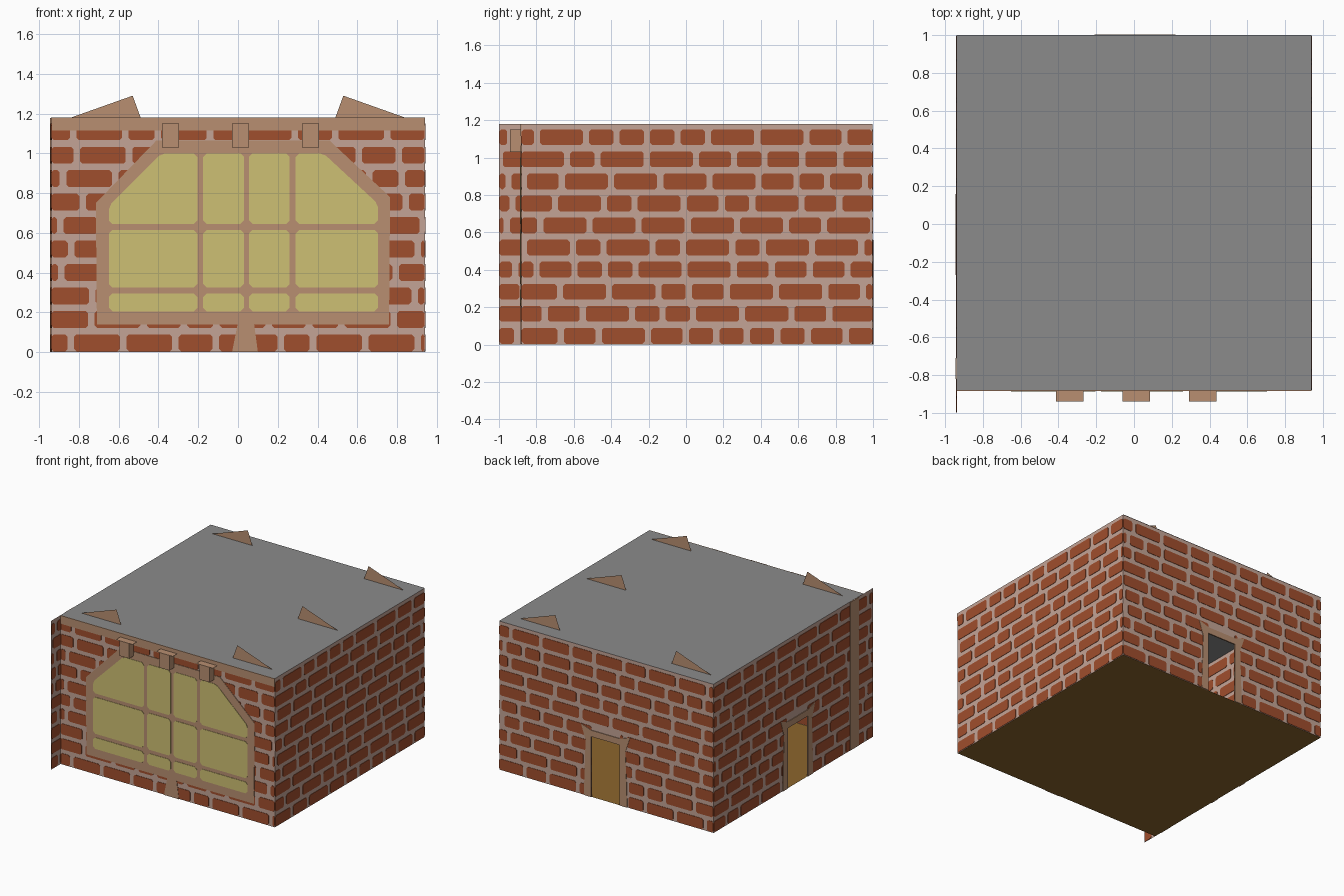
import bpy, bmesh, random
from mathutils import Vector

if "Cube" in bpy.data.objects:
    bpy.data.objects.remove(bpy.data.objects["Cube"])

random.seed(4)
W, FRONT, BACK, H = 0.94, -0.88, 0.997, 1.18


def material(name, *rgb):
    m = bpy.data.materials.new(name)
    lin = [((c / 255 + 0.055) / 1.055) ** 2.4 for c in rgb]
    m.diffuse_color = (*lin, 1)
    m.use_nodes = True
    m.node_tree.nodes["Principled BSDF"].inputs["Base Color"].default_value = m.diffuse_color
    return m


BRICK = material("brick red", 160, 78, 45)
MORTAR = material("mortar pink", 196, 164, 150)
WOOD = material("pale wood", 184, 143, 113)
GLASS = material("yellow glass", 206, 192, 115)
ROOF = material("roof grey", 139, 139, 139)
FLOOR = material("floor brown", 140, 101, 44)

# Wall frames: (along, height, outward depth) -> world position
front = lambda u, z, d: Vector((u, FRONT - d, z))
back = lambda u, z, d: Vector((u, BACK + d, z))
right = lambda u, z, d: Vector((W + d, u, z))
left = lambda u, z, d: Vector((-W - d, u, z))
flat = lambda u, v, d: Vector((u, v, d))


def rect(a, b, c, d):
    return [(a, c), (b, c), (b, d), (a, d)]


def chamfer(poly, size):
    """Clip every corner of a polygon."""
    out, n = [], len(poly)
    for i, p in enumerate(poly):
        p = Vector(p)
        for q in (Vector(poly[i - 1]), Vector(poly[(i + 1) % n])):
            e = q - p
            out.append(tuple(p + e.normalized() * min(size, e.length * 0.4)))
    return out


def plates(name, frame, polys, d0, d1, mat):
    """Flat sheets (d0 == d1) or thin prisms on a wall frame."""
    bm = bmesh.new()
    for poly in polys:
        a = [bm.verts.new(frame(u, z, d0)) for u, z in poly]
        bm.faces.new(a)
        if d1 != d0:
            b = [bm.verts.new(frame(u, z, d1)) for u, z in poly]
            bm.faces.new(b[::-1])
            for i in range(len(a)):
                j = (i + 1) % len(a)
                bm.faces.new((a[i], b[i], b[j], a[j]))
    if d1 != d0:
        bmesh.ops.recalc_face_normals(bm, faces=bm.faces)
    me = bpy.data.meshes.new(name)
    bm.to_mesh(me)
    bm.free()
    me.materials.append(mat)
    ob = bpy.data.objects.new(name, me)
    bpy.context.collection.objects.link(ob)
    return ob


def brick_polys(u0, u1, hole=None):
    """Ten courses of mixed-length bricks, trimmed around a door hole."""
    polys = []
    for row in range(10):
        z = row * 0.118 + 0.004
        u = u0 - random.uniform(0, 0.2)
        while u < u1:
            length = random.choice((0.13, 0.17, 0.23, 0.23))
            a, b = max(u, u0 + 0.001), min(u + length, u1 - 0.001)
            spans = [(a, b)]
            if hole and z < hole[2]:
                spans = [(a, min(b, hole[0])), (max(a, hole[1]), b)]
            for s, t in spans:
                if t - s > 0.015:
                    polys.append(chamfer(rect(s, t, z, z + 0.085), 0.012))
            u += length + 0.033
    return polys


def wall(name, frame, u0, u1, hole=None):
    quads = [rect(u0, u1, 0, H)]
    if hole:
        a, b, top = hole
        quads = [rect(u0, a, 0, H), rect(b, u1, 0, H), rect(a, b, top, H)]
    plates(name + "_wall", frame, quads, 0, 0, MORTAR)
    plates(name + "_bricks", frame, brick_polys(u0, u1, hole), -0.003, 0.003, BRICK)
    if hole:
        # Door surround: jambs with flared tops, and a lintel
        trim = [rect(a, b, top, top + 0.05)]
        for edge, s in ((a, -1), (b, 1)):
            trim.append([(edge, 0), (edge + s * 0.065, 0), (edge + s * 0.05, 0.44),
                         (edge + s * 0.09, 0.56), (edge, top + 0.05)])
        plates(name + "_door_surround", frame, trim, -0.005, 0.005, WOOD)


# Walls; the left one runs on past the front as a fin
wall("front", front, -W, W)
wall("right", right, FRONT, BACK)
wall("back", back, -W, W, (-0.12, 0.13, 0.48))
wall("left", left, -1, BACK, (-0.18, 0.07, 0.48))

# Floor and roof sheets
plates("floor", flat, [rect(-W, W, FRONT, BACK)], 0, 0, FLOOR)
plates("roof", flat, [rect(-W, W, FRONT, 1)], H, H, ROOF)

# Front window: frame with cut corners, sill post and top fascia
frame_outline = [(-0.71, 0.14), (0.76, 0.14), (0.765, 0.78), (0.46, 1.065),
                 (-0.41, 1.065), (-0.715, 0.75)]
plates("window_frame", front, [frame_outline], 0, 0.005, WOOD)
plates("sill_post", front, [[(-0.03, 0), (0.10, 0), (0.08, 0.15), (0, 0.15)]],
       0, 0.005, WOOD)
plates("fascia", front, [rect(-W, W, 1.115, H)], 0, 0.005, WOOD)

# Window panes: four columns by three rows, top corners cut on the slope
columns = [(-0.65, -0.205), (-0.175, 0.03), (0.055, 0.26), (0.29, 0.705)]
panes = []
for i, (a, b) in enumerate(columns):
    for z0, z1 in ((0.205, 0.295), (0.325, 0.615), (0.645, 1.0)):
        p = rect(a, b, z0, z1)
        if z1 == 1.0 and i == 0:
            p[3:] = [(-0.385, 1.0), (a, 0.735)]
        if z1 == 1.0 and i == 3:
            p[2:3] = [(b, 0.745), (0.43, 1.0)]
        panes.append(chamfer(p, 0.018))
plates("window_panes", front, panes, 0, 0.008, GLASS)

# Corbels under the roof edge, each with a wider thin cap
for x in (-0.34, 0.013, 0.365):
    plates("corbel", front, [rect(x - 0.043, x + 0.043, 1.03, 1.15)], 0, 0.06, WOOD)
    plates("corbel_cap", flat, [rect(x - 0.073, x + 0.073, -0.94, FRONT)],
           1.15, 1.15, WOOD)

# Timber posts inside the side walls, with brace tips poking through the roof
for s, y in ((1, -0.765), (1, 0.05), (1, 0.88), (-1, -0.765), (-1, 0.88)):
    side = right if s > 0 else left
    outer = 0.005 if (s < 0 and y < 0) else -0.006
    plates("post", side, [rect(y - 0.055, y + 0.055, 0.002, H - 0.002)],
           -0.11, outer, WOOD)
    tip = [(s * 0.84, H), (s * 0.53, 1.29), (s * 0.49, H)]
    plates("brace_tip", lambda u, z, d: Vector((u, d, z)), [tip], y, y, WOOD)
